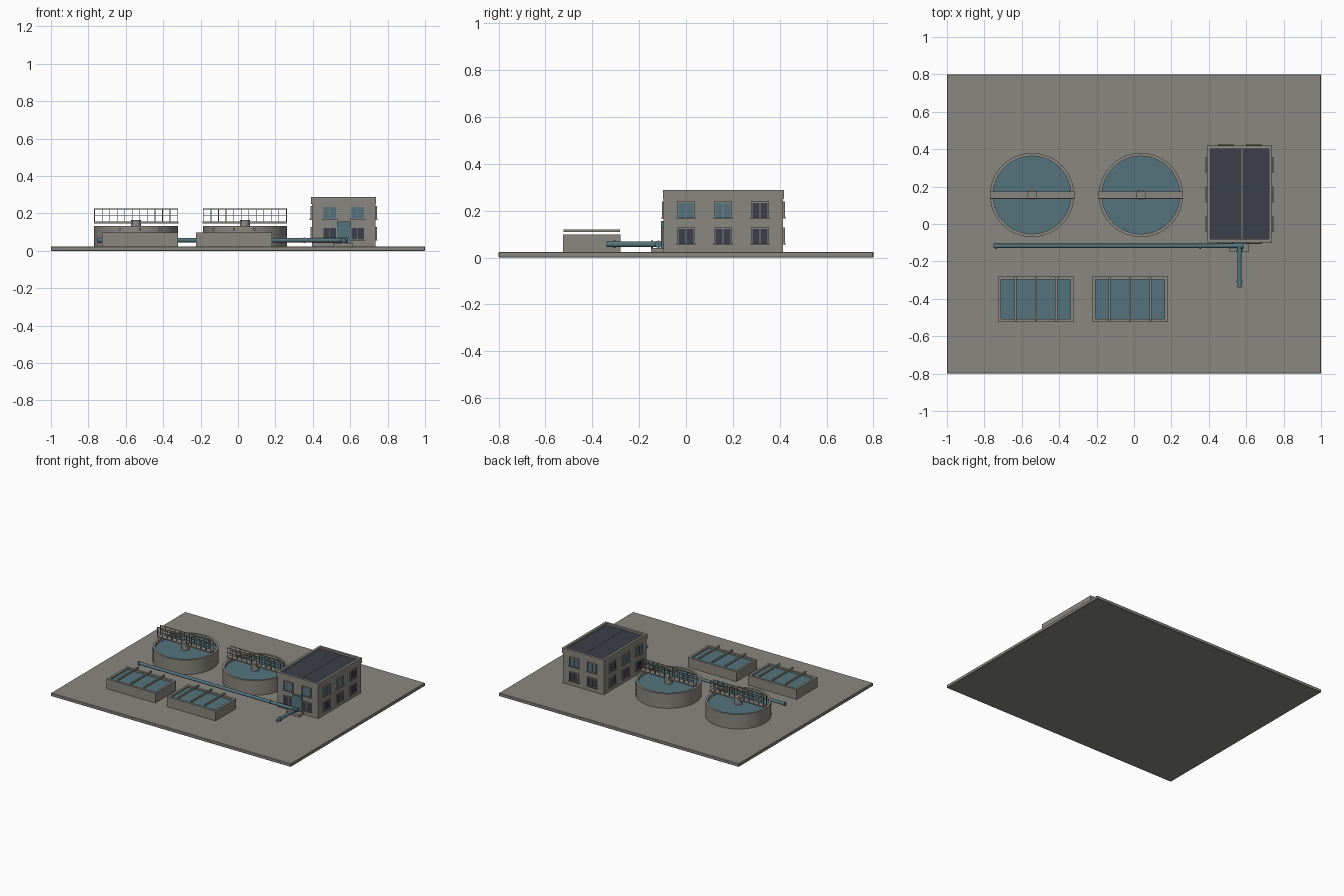
import bpy, bmesh, math
from mathutils import Matrix, Vector

if "Cube" in bpy.data.objects:
    bpy.data.objects.remove(bpy.data.objects["Cube"])

def material(name, rgb):
    m = bpy.data.materials.new(name)
    m.diffuse_color = (*rgb, 1)
    m.use_nodes = True
    m.node_tree.nodes["Principled BSDF"].inputs["Base Color"].default_value = m.diffuse_color
    return m

CONCRETE = material("warm grey concrete", (0.25, 0.245, 0.215))
TEAL = material("muted teal", (0.09, 0.175, 0.205))
DARK = material("dark slate", (0.045, 0.05, 0.067))

def finish(name, bm, mat, smooth=False):
    me = bpy.data.meshes.new(name)
    bmesh.ops.recalc_face_normals(bm, faces=bm.faces)
    bm.to_mesh(me)
    bm.free()
    me.materials.append(mat)
    ob = bpy.data.objects.new(name, me)
    bpy.context.collection.objects.link(ob)
    if smooth:
        bpy.ops.object.select_all(action='DESELECT')
        bpy.context.view_layer.objects.active = ob
        ob.select_set(True)
        bpy.ops.object.shade_smooth_by_angle(angle=math.radians(35))
    return ob

def add_box(bm, x0, x1, y0, y1, z0, z1, m=Matrix()):
    c = Matrix.Translation(((x0+x1)/2, (y0+y1)/2, (z0+z1)/2))
    bmesh.ops.create_cube(bm, size=1, matrix=m @ c @ Matrix.Diagonal((x1-x0, y1-y0, z1-z0, 1)))

def boxes(name, mat, *dims, m=Matrix()):
    bm = bmesh.new()
    for d in dims:
        add_box(bm, *d, m=m)
    return finish(name, bm, mat)

def rods(name, mat, rod_list, segs=16):
    # each rod: start, end, radius
    bm = bmesh.new()
    for a, b, r in rod_list:
        a, b = Vector(a), Vector(b)
        q = (b-a).to_track_quat('Z', 'Y').to_matrix().to_4x4()
        bmesh.ops.create_cone(bm, cap_ends=True, segments=segs, radius1=r, radius2=r,
                              depth=(b-a).length, matrix=Matrix.Translation((a+b)/2) @ q)
    return finish(name, bm, mat, True)

def lathe(name, mat, profile, x, y, segs=48):
    # closed profile of (radius, z) spun round a vertical axis
    bm = bmesh.new()
    rings = [[bm.verts.new((x+r*math.cos(2*math.pi*i/segs), y+r*math.sin(2*math.pi*i/segs), z))
              for i in range(segs)] for r, z in profile]
    for a, b in zip(rings, rings[1:]+rings[:1]):
        for i in range(segs):
            j = (i+1) % segs
            bm.faces.new((a[i], a[j], b[j], b[i]))
    return finish(name, bm, mat, True)

G = 0.024  # ground slab top

# ground slab
slab = boxes("ground_slab", CONCRETE, (-1, 1, -0.8, 0.8, 0, G))
bev = slab.modifiers.new("edge", 'BEVEL')
bev.width, bev.segments = 0.003, 1

# round settling tanks with a railed walkway
for n, cx in enumerate((-0.545, 0.037), 1):
    cy = 0.155
    lathe(f"tank_{n}_wall", CONCRETE, [(0.225, G-0.004), (0.225, 0.133), (0.208, 0.133), (0.208, G-0.004)], cx, cy)
    rods(f"tank_{n}_water", TEAL, [((cx, cy, G), (cx, cy, 0.112), 0.2085)], 48)
    rods(f"tank_{n}_column", CONCRETE, [((cx, cy, 0.1), (cx, cy, 0.165), 0.027)], 24)
    boxes(f"tank_{n}_walkway", CONCRETE, (cx-0.226, cx+0.226, cy-0.02, cy+0.02, 0.147, 0.156))
    rails = []
    for y in (cy-0.018, cy+0.018):
        for z in (0.19, 0.224):
            rails.append((cx-0.224, cx+0.224, y-0.002, y+0.002, z-0.002, z+0.002))
        for i in range(12):
            x = cx - 0.222 + 0.444*i/11
            rails.append((x-0.0018, x+0.0018, y-0.0018, y+0.0018, 0.154, 0.224))
    boxes(f"tank_{n}_railing", CONCRETE, *rails)

# rectangular basins with cross bars
for n, x0 in enumerate((-0.727, -0.224), 1):
    x1, y0, y1, t, top = x0+0.405, -0.525, -0.28, 0.017, 0.098
    z0 = G-0.004
    boxes(f"basin_{n}_walls", CONCRETE,
          (x0, x1, y0, y0+t, z0, top), (x0, x1, y1-t, y1, z0, top),
          (x0, x0+t, y0+t, y1-t, z0, top), (x1-t, x1, y0+t, y1-t, z0, top))
    boxes(f"basin_{n}_water", TEAL, (x0+t, x1-t, y0+t, y1-t, z0, 0.086))
    xs = [x0 + 0.405*k/4 + s for k, s in ((1, -0.008), (2, 0), (3, 0.008))]
    boxes(f"basin_{n}_cross_bars", CONCRETE,
          *[(x-0.006, x+0.006, y0+0.002, y1-0.002, 0.109, 0.121) for x in xs])

# building body, parapet and roof
X0, X1, Y0, Y1, H = 0.395, 0.735, -0.095, 0.415, 0.289
boxes("building_body", CONCRETE, (X0, X1, Y0, Y1, G-0.004, 0.262))
p = 0.004
boxes("parapet", CONCRETE,
      (X0-p, X1+p, Y0-p, Y0+0.014, 0.25, H), (X0-p, X1+p, Y1-0.014, Y1+p, 0.25, H),
      (X0-p, X0+0.014, Y0+0.014, Y1-0.014, 0.25, H), (X1-0.014, X1+p, Y0+0.014, Y1-0.014, 0.25, H))
XM = (X0+X1)/2 + 0.012
boxes("roof_panels", DARK, (X0+0.014, X1-0.014, Y0+0.014, Y1-0.014, 0.26, 0.275))
boxes("roof_seam", CONCRETE, (XM-0.002, XM+0.002, Y0+0.014, Y1-0.014, 0.27, 0.278))

# windows: local x along the wall, local -y outwards
def window(name, x, y, z, angle, pane):
    m = Matrix.Translation((x, y, z)) @ Matrix.Rotation(angle, 4, 'Z')
    w, h = 0.033, 0.031
    boxes(name+"_pane", pane, (-w, w, -0.004, 0.002, -h, h), m=m)
    boxes(name+"_frame", CONCRETE,
          (-w-0.005, -w, -0.008, 0.002, -h, h), (w, w+0.005, -0.008, 0.002, -h, h),
          (-w-0.005, w+0.005, -0.008, 0.002, h, h+0.005), (-0.002, 0.002, -0.007, 0.002, -h, h),
          (-w-0.009, w+0.009, -0.012, 0.002, -h-0.006, -h), m=m)

LOW, HIGH = 0.092, 0.203
for row, z in (("lower", LOW), ("upper", HIGH)):
    for i, x in enumerate((0.49, 0.64)):
        pane = TEAL if row == "upper" else DARK
        window(f"front_{row}_window_{i+1}", x, Y0, z, 0, pane)
        window(f"back_{row}_window_{i+1}", x, Y1, z, math.pi, pane)
    for i, y in enumerate((0.0, 0.158, 0.316)):
        pane = TEAL if row == "upper" and i < 2 else DARK
        window(f"right_{row}_window_{i+1}", X1, y, z, math.pi/2, pane)
        window(f"left_{row}_window_{i+1}", X0, y, z, -math.pi/2, pane)

# door and step
boxes("door", TEAL, (0.528, 0.603, Y0-0.012, Y0+0.002, 0.042, 0.157))
boxes("door_step", CONCRETE, (0.51, 0.616, -0.15, Y0, G-0.004, 0.042))

# supply pipes with flanges
PY, PZ, PX, R = -0.117, 0.057, 0.564, 0.0115
rods("pipes", TEAL, [((-0.75, PY, PZ), (0.585, PY, PZ), R), ((PX, PY, PZ), (PX, -0.34, PZ), R)])
rods("pipe_flanges", TEAL,
     [((x-0.004, PY, PZ), (x+0.004, PY, PZ), 0.0155) for x in (-0.74, 0.355, 0.58)] +
     [((PX, y-0.004, PZ), (PX, y+0.004, PZ), 0.0155) for y in (-0.145, -0.305)])
